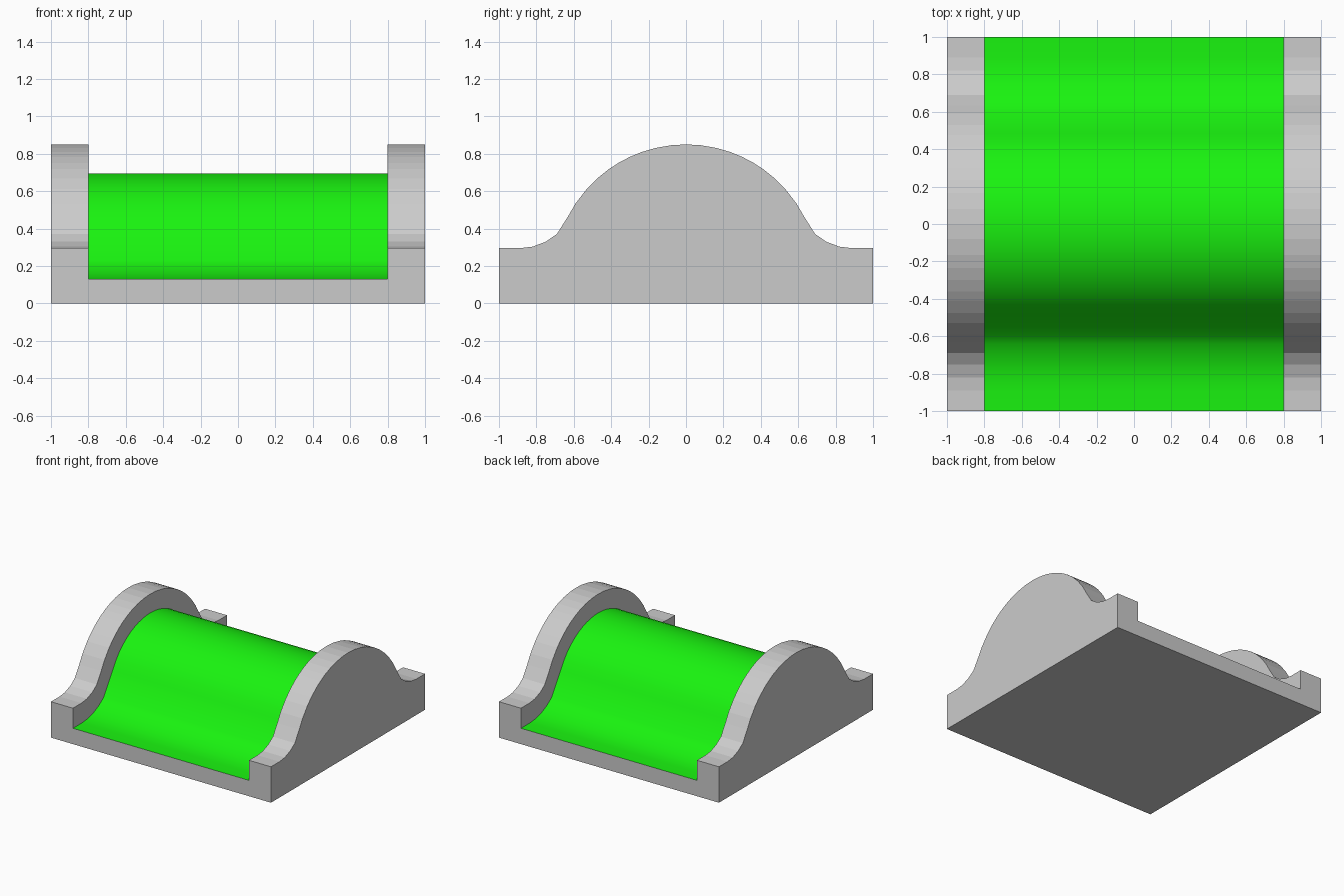
import bpy, bmesh
from math import sqrt

if "Cube" in bpy.data.objects:
    bpy.data.objects.remove(bpy.data.objects["Cube"])


def wave(radius, crest_z, fillet, centre_z, arc_ys, fillet_ys):
    """Symmetric hump profile (y, z): convex arc flowing into concave fillets and flat ends."""
    half = [(y, crest_z + sqrt(radius ** 2 - y ** 2)) for y in arc_ys]
    half += [(y, centre_z - sqrt(fillet ** 2 - (0.89 - y) ** 2)) for y in fillet_ys]
    half.append((1.0, centre_z - fillet))
    return [(-y, z) for y, z in reversed(half) if y > 0] + half


rim = wave(0.71, 0.14, 0.30, 0.595,
           [0, 0.08, 0.165, 0.235, 0.3, 0.36, 0.41, 0.475, 0.53, 0.59, 0.633],
           [0.69, 0.75, 0.82, 0.89])
cover = wave(0.555, 0.14, 0.46, 0.59,
             [0, 0.05, 0.1, 0.15, 0.2, 0.25, 0.3, 0.35, 0.4, 0.445, 0.485],
             [0.60, 0.64, 0.68, 0.73, 0.78, 0.835, 0.89])


def finish(bm, name):
    bmesh.ops.remove_doubles(bm, verts=bm.verts, dist=0.0001)
    bmesh.ops.recalc_face_normals(bm, faces=bm.faces)
    mesh = bpy.data.meshes.new(name)
    bm.to_mesh(mesh)
    bm.free()
    obj = bpy.data.objects.new(name, mesh)
    bpy.context.collection.objects.link(obj)
    return obj


def face(bm, points):
    return bm.faces.new([bm.verts.new(p) for p in points])


def strip(bm, profile, x0, x1):
    for (ya, za), (yb, zb) in zip(profile, profile[1:]):
        face(bm, [(x0, ya, za), (x1, ya, za), (x1, yb, zb), (x0, yb, zb)])


# Grey body: two curved side walls joined by the base
bm = bmesh.new()
for s in (-1, 1):
    strip(bm, rim, s * 0.8, s)
    face(bm, [(s, y, z) for y, z in [(-1, 0)] + rim + [(1, 0)]])
    face(bm, [(s * 0.8, y, z) for y, z in rim + cover[::-1]])
hi, lo = rim[0][1], cover[0][1]
for y in (-1, 1):
    face(bm, [(x, y, z) for x, z in [(-1, 0), (1, 0), (1, hi), (0.8, hi),
                                    (0.8, lo), (-0.8, lo), (-0.8, hi), (-1, hi)]])
face(bm, [(-1, -1, 0), (-1, 1, 0), (1, 1, 0), (1, -1, 0)])
finish(bm, "side_walls_and_base")

# Green curved cover between the walls
bm = bmesh.new()
strip(bm, cover, -0.8, 0.8)
obj = finish(bm, "curved_cover")
if obj.data.polygons[0].normal.z < 0:
    obj.data.flip_normals()
for p in obj.data.polygons:
    p.use_smooth = True
mat = bpy.data.materials.new("green")
mat.diffuse_color = (0.01, 0.9, 0.005, 1)
mat.use_nodes = True
mat.node_tree.nodes["Principled BSDF"].inputs["Base Color"].default_value = mat.diffuse_color
obj.data.materials.append(mat)
